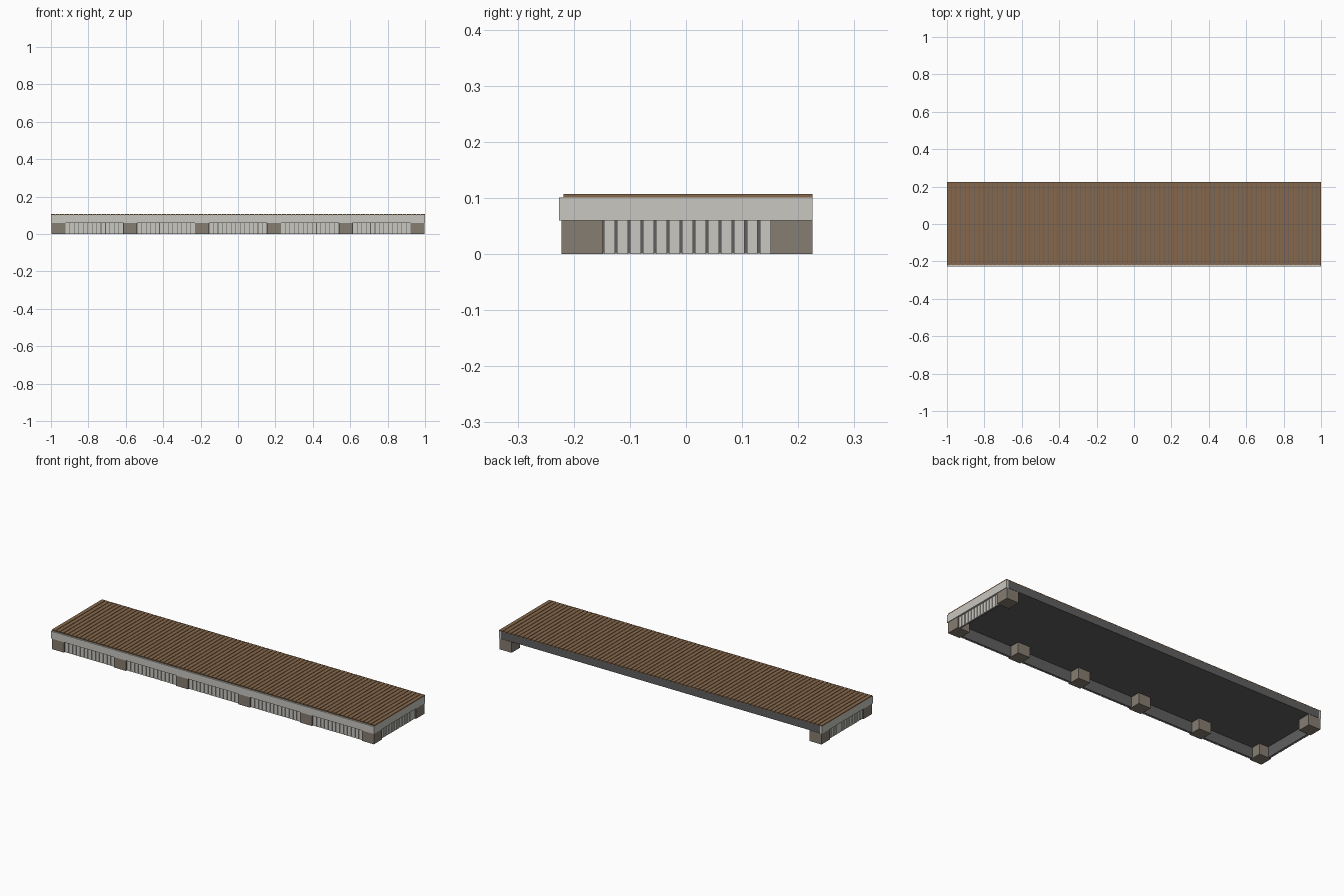
import bpy, bmesh
from mathutils import Matrix, Vector

if "Cube" in bpy.data.objects:
    bpy.data.objects.remove(bpy.data.objects["Cube"])


def material(name, rgb):
    m = bpy.data.materials.new(name)
    m.diffuse_color = (*rgb, 1)
    m.use_nodes = True
    m.node_tree.nodes["Principled BSDF"].inputs["Base Color"].default_value = m.diffuse_color
    return m


WOOD = material("brown deck wood", (0.235, 0.137, 0.072))
LIGHT = material("pale grey board", (0.58, 0.57, 0.53))
STONE = material("taupe post", (0.235, 0.205, 0.168))
DARK = material("dark grey frame", (0.115, 0.115, 0.118))


def boxes(name, spans, mat):
    """One object made of boxes, each span (x0, x1, y0, y1, z0, z1)."""
    bm = bmesh.new()
    for x0, x1, y0, y1, z0, z1 in spans:
        centre = Vector(((x0 + x1) / 2, (y0 + y1) / 2, (z0 + z1) / 2))
        size = (x1 - x0, y1 - y0, z1 - z0, 1)
        bmesh.ops.create_cube(bm, size=1, matrix=Matrix.Translation(centre) @ Matrix.Diagonal(size))
    mesh = bpy.data.meshes.new(name)
    bm.to_mesh(mesh)
    bm.free()
    mesh.materials.append(mat)
    ob = bpy.data.objects.new(name, mesh)
    bpy.context.collection.objects.link(ob)
    return ob


def split(a, b, n, gap):
    """n equal strips from a to b with a gap between them."""
    w = (b - a + gap) / n
    return [(a + i * w, a + (i + 1) * w - gap) for i in range(n)]


POST = 0.074
Z_RIM, Z_TRIM, Z_TOP = 0.06, 0.101, 0.107
FRONT, BACK = -0.222, 0.225

# Dark platform frame, closed below and at the back
boxes("platform_frame", [(-0.988, 0.988, -0.216, BACK, Z_RIM + 0.001, 0.1015)], DARK)

# Pale trim boards round the front and the two ends
boxes("front_trim", [(-1, 1, -0.226, -0.216, Z_RIM, Z_TRIM)], LIGHT)
boxes("end_trim", [(s * 0.994 - 0.006, s * 0.994 + 0.006, -0.216, BACK, Z_RIM, Z_TRIM)
                   for s in (-1, 1)], LIGHT)

# Deck boards running front to back
boxes("deck_boards", [(a, b, -0.218, BACK, Z_TRIM, Z_TOP)
                      for a, b in split(-1, 1, 81, 0.003)], WOOD)

# Posts: six along the front, two at the back corners
starts = [-0.997 + i * (1.994 - POST) / 5 for i in range(6)]
posts = [(x, x + POST, FRONT, FRONT + POST, 0, Z_RIM) for x in starts]
posts += [(x, x + POST, BACK - POST, BACK, 0, Z_RIM) for x in (starts[0], starts[-1])]
boxes("support_posts", posts, STONE)

# Skirting: dark backing with pale upright slats in each bay
slats, backing = [], []
for x in starts[:-1]:
    a, b = x + POST, x + POST + (starts[1] - starts[0] - POST)
    backing.append((a, b, -0.208, -0.203, 0.001, Z_RIM + 0.001))
    slats += [(p, q, -0.214, -0.208, 0, Z_RIM) for p, q in split(a + 0.002, b - 0.002, 13, 0.003)]
for s in (-1, 1):
    a, b = FRONT + POST, BACK - POST
    lo, hi = sorted((s * 0.984, s * 0.979))
    backing.append((lo, hi, a, b, 0.001, Z_RIM + 0.001))
    lo, hi = sorted((s * 0.990, s * 0.984))
    slats += [(lo, hi, p, q, 0, Z_RIM) for p, q in split(a + 0.002, b, 13, 0.004)]
boxes("skirting_backing", backing, DARK)
boxes("skirting_slats", slats, LIGHT)
